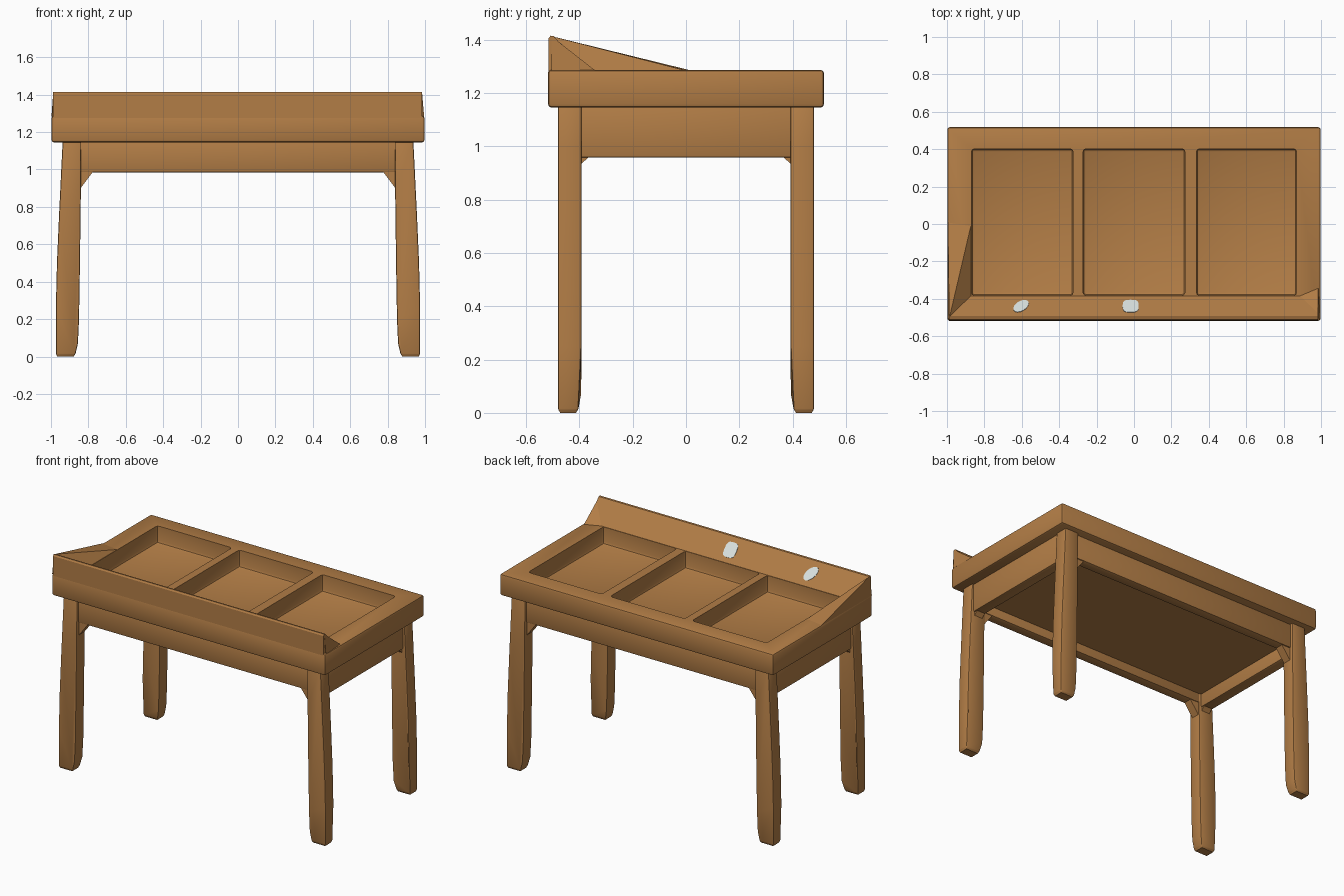
import bpy, bmesh, math
from mathutils import Vector

if "Cube" in bpy.data.objects:
    bpy.data.objects.remove(bpy.data.objects["Cube"])


def material(name, rgb):
    m = bpy.data.materials.new(name)
    m.diffuse_color = (*rgb, 1)
    m.use_nodes = True
    m.node_tree.nodes["Principled BSDF"].inputs["Base Color"].default_value = m.diffuse_color
    return m


WOOD = material("warm wood", (0.445, 0.205, 0.061))
PALE = material("pale grey", (0.70, 0.76, 0.745))


def finish(name, bm, mat=WOOD, bevel=0.0, segments=2):
    bmesh.ops.recalc_face_normals(bm, faces=bm.faces)
    if bevel:
        sharp = [e for e in bm.edges if e.calc_face_angle(0) > math.radians(30)]
        bmesh.ops.bevel(bm, geom=sharp, offset=bevel, segments=segments,
                        profile=0.5, affect='EDGES')
    me = bpy.data.meshes.new(name)
    bm.to_mesh(me)
    bm.free()
    me.materials.append(mat)
    ob = bpy.data.objects.new(name, me)
    bpy.context.collection.objects.link(ob)
    return ob


def prism(name, base, offset, **kw):
    """Extrude a closed loop of 3D points along an offset."""
    bm = bmesh.new()
    off = Vector(offset)
    a = [bm.verts.new(p) for p in base]
    b = [bm.verts.new(Vector(p) + off) for p in base]
    n = len(base)
    bm.faces.new(a)
    bm.faces.new(b[::-1])
    for i in range(n):
        bm.faces.new((a[i], b[i], b[(i + 1) % n], a[(i + 1) % n]))
    return finish(name, bm, **kw)


def box(name, x0, x1, y0, y1, z0, z1, **kw):
    return prism(name, [(x0, y0, z0), (x1, y0, z0), (x1, y1, z0), (x0, y1, z0)],
                 (0, 0, z1 - z0), **kw)


def hull(name, pts):
    bm = bmesh.new()
    for p in pts:
        bm.verts.new(p)
    bmesh.ops.convex_hull(bm, input=bm.verts)
    return finish(name, bm)


# table top with three sunken trays
top = box("table_top", -0.998, 0.998, -0.518, 0.518, 1.145, 1.287, bevel=0.014)
for x0, x1 in ((-0.87, -0.325), (-0.273, 0.273), (0.333, 0.87)):
    cutter = box("tray_cutter", x0, x1, -0.382, 0.402, 1.175, 1.40, bevel=0.018)
    cutter.hide_render = True
    mod = top.modifiers.new("tray", 'BOOLEAN')
    mod.operation = 'DIFFERENCE'
    mod.solver = 'EXACT'
    mod.object = cutter
    bpy.context.view_layer.objects.active = top
    bpy.ops.object.modifier_apply(modifier=mod.name)
    bpy.data.objects.remove(cutter)

# raised front board with a sloping inner face
board = [(-0.518, 1.18), (-0.515, 1.405), (-0.508, 1.415), (-0.496, 1.413),
         (-0.384, 1.286), (-0.384, 1.18)]
prism("front_board", [(-0.988, y, z) for y, z in board], (1.972, 0, 0))

# long wing on the left, short broken wing on the right
hull("left_wing", [(-0.988, -0.505, 1.413), (-0.87, 0.0, 1.284), (-0.87, -0.384, 1.284),
                   (-0.995, 0.02, 1.284), (-0.997, -0.512, 1.284)])
hull("right_wing", [(0.984, -0.505, 1.413), (0.88, -0.384, 1.284), (0.985, -0.34, 1.284),
                    (0.995, -0.505, 1.284)])

# pale patches lying on the slope
slope = Vector((0, 0.112, -0.127)).normalized()
normal = Vector((0, 0.127, 0.112)).normalized()


def patch(name, x, rx, ry, tilt, power):
    centre = Vector((x, -0.44, 1.3495)) - normal * 0.002
    loop = []
    for i in range(16):
        t = math.tau * i / 16
        c, s = math.cos(t), math.sin(t)
        u = rx * math.copysign(abs(c) ** power, c)
        v = ry * math.copysign(abs(s) ** power, s)
        a = u * math.cos(tilt) - v * math.sin(tilt)
        b = u * math.sin(tilt) + v * math.cos(tilt)
        loop.append(centre + Vector((a, 0, 0)) + slope * b)
    prism(name, loop, normal * 0.005, mat=PALE)


patch("left_patch", -0.604, 0.055, 0.033, math.radians(55), 1.0)
patch("middle_patch", -0.018, 0.043, 0.050, 0, 0.6)

# aprons and under panel
for s, n in ((-1, "front"), (1, "back")):
    y0, y1 = sorted((s * 0.395, s * 0.462))
    box(n + "_apron", -0.88, 0.88, y0, y1, 0.985, 1.15, bevel=0.008)
for s, n in ((-1, "left"), (1, "right")):
    x0, x1 = sorted((s * 0.855, s * 0.928))
    box(n + "_apron", x0, x1, -0.43, 0.43, 0.957, 1.15, bevel=0.008)
box("under_panel", -0.87, 0.87, -0.41, 0.41, 1.045, 1.15)

# bowed legs with corner brackets
leg = [(0.937, 1.16), (0.945, 1.0), (0.957, 0.75), (0.968, 0.5), (0.974, 0.25),
       (0.974, 0.008), (0.87, 0.008), (0.856, 0.07), (0.85, 0.2), (0.845, 0.5),
       (0.84, 0.9), (0.838, 1.16)]
for sx, nx in ((-1, "left"), (1, "right")):
    for sy, ny in ((-1, "front"), (1, "back")):
        ob = prism(f"{ny}_{nx}_leg", [(sx * x, sy * 0.392, z) for x, z in leg],
                   (0, sy * 0.088, 0), bevel=0.008)
        for v in ob.data.vertices:
            if v.co.z < 0.08:                      # taper the inner side at the foot
                k = (0.08 - v.co.z) / 0.08
                if abs(v.co.y) < 0.43:
                    v.co.y += sy * 0.014 * k
                if v.co.z < 0.009:
                    v.co.z = 0.0
        prism(f"{ny}_{nx}_bracket",
              [(sx * x, sy * 0.40, z) for x, z in
               ((0.85, 0.89), (0.838, 0.905), (0.785, 0.975), (0.775, 0.99), (0.85, 0.99))],
              (0, sy * 0.055, 0))
        prism(f"{ny}_{nx}_side_bracket",
              [(sx * 0.86, sy * y, z) for y, z in
               ((0.40, 0.92), (0.391, 0.935), (0.365, 0.96), (0.40, 0.965))],
              (sx * 0.06, 0, 0))

# smooth shading with sharp edges kept
for ob in bpy.data.objects:
    ob.select_set(ob.type == 'MESH')
bpy.context.view_layer.objects.active = top
bpy.ops.object.shade_smooth_by_angle(angle=math.radians(30))
